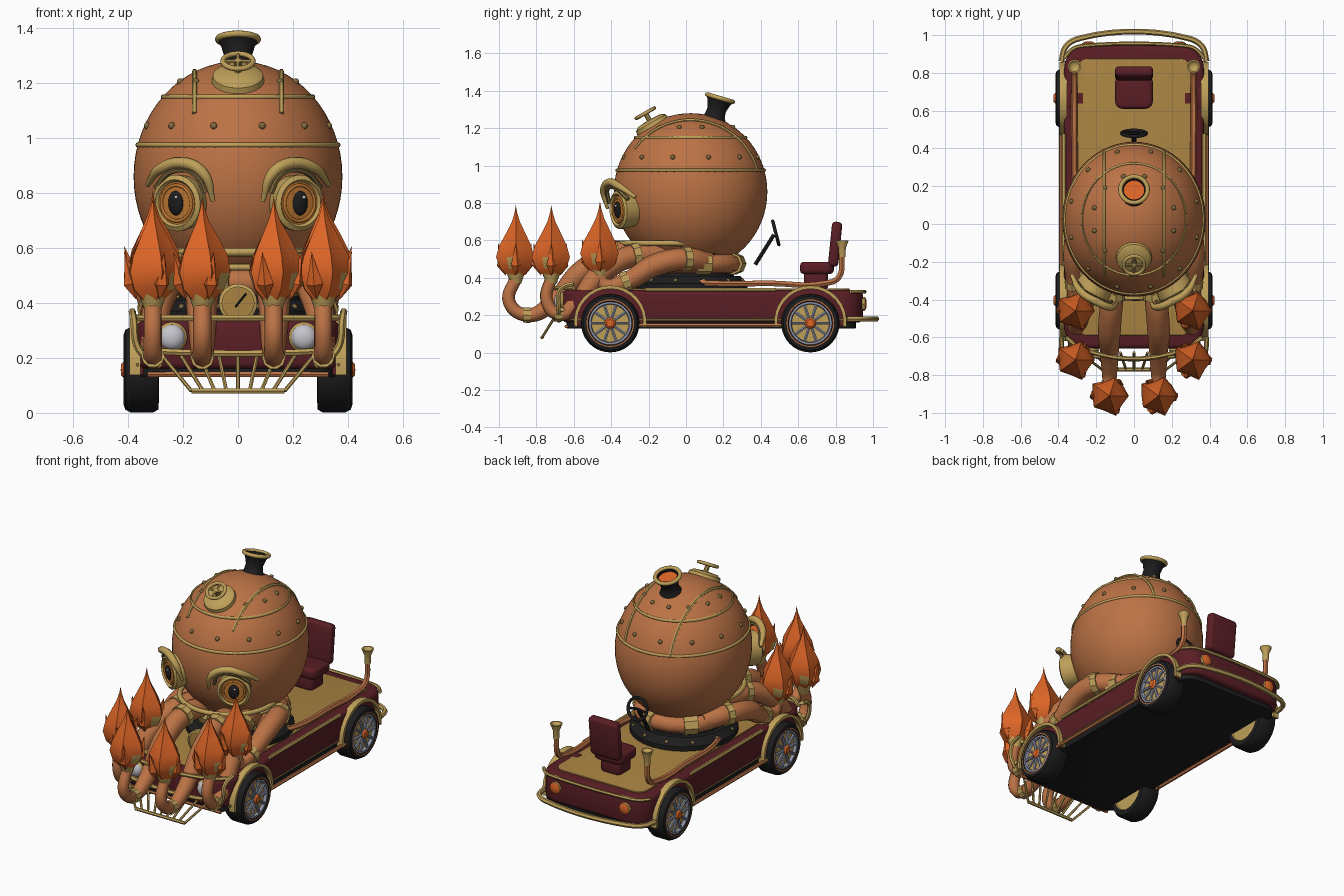
import bpy, bmesh, math
from mathutils import Vector, Matrix

if "Cube" in bpy.data.objects:
    bpy.data.objects.remove(bpy.data.objects["Cube"])

def material(name, r, g, b):
    m = bpy.data.materials.new(name)
    m.use_nodes = True
    m.diffuse_color = (r, g, b, 1)
    m.node_tree.nodes["Principled BSDF"].inputs["Base Color"].default_value = (r, g, b, 1)
    return m

copper = material("copper", .50, .17, .06)
brass = material("brass", .52, .35, .10)
bronze = material("dark bronze", .22, .15, .05)
maroon = material("maroon", .10, .013, .018)
black = material("black", .012, .012, .013)
tan = material("deck tan", .40, .23, .055)
flame_orange = material("flame orange", .72, .13, .02)
steel = material("blue steel", .28, .30, .40)
glass = material("pale glass", .55, .55, .60)
amber = material("amber", .50, .18, .03)

def finish(ob, angle=35):
    bpy.ops.object.select_all(action='DESELECT')
    ob.select_set(True)
    bpy.context.view_layer.objects.active = ob
    bpy.ops.object.shade_smooth_by_angle(angle=math.radians(angle))
    return ob

def from_bmesh(name, bm, mats, angle=35):
    bmesh.ops.recalc_face_normals(bm, faces=bm.faces)
    me = bpy.data.meshes.new(name)
    bm.to_mesh(me)
    bm.free()
    for m in mats:
        me.materials.append(m)
    ob = bpy.data.objects.new(name, me)
    bpy.context.collection.objects.link(ob)
    return finish(ob, angle)

def lathe(name, profile, mats, loc=(0, 0, 0), axis=(0, 0, 1), scale=(1, 1, 1), n=24,
          bands=None, closed=False, wave=None, angle=35):
    """Revolve (radius, height) points; bands gives a material index per profile step."""
    bm = bmesh.new()
    rings = []
    for k, (r, z) in enumerate(profile):
        if r < 1e-5:
            rings.append([bm.verts.new((0, 0, z))] * n)
            continue
        ring = []
        for i in range(n):
            a = math.tau * i / n
            q = r * (wave(k, i) if wave else 1)
            ring.append(bm.verts.new((q * math.cos(a), q * math.sin(a), z)))
        rings.append(ring)
    steps = len(rings) if closed else len(rings) - 1
    for k in range(steps):
        lo, hi = rings[k], rings[(k + 1) % len(rings)]
        for i in range(n):
            j = (i + 1) % n
            vs = list(dict.fromkeys([lo[i], lo[j], hi[j], hi[i]]))
            if len(vs) > 2:
                bm.faces.new(vs).material_index = bands(k, i) if bands else 0
    turn = Vector(axis).to_track_quat('Z', 'Y').to_matrix().to_4x4()
    bm.transform(Matrix.Translation(loc) @ turn @ Matrix.Diagonal((*scale, 1)))
    return from_bmesh(name, bm, mats, angle)

def ring(name, R, r, mat, loc, axis=(0, 0, 1), scale=(1, 1, 1), n=40):
    prof = [(R + r * math.cos(math.tau * i / 8), r * math.sin(math.tau * i / 8)) for i in range(8)]
    return lathe(name, prof, [mat], loc, axis, scale, n, closed=True, angle=60)

def ball(name, mat, loc, axis=(0, 0, 1), scale=(1, 1, 1), n=16):
    prof = [(math.sin(math.pi * i / n), -math.cos(math.pi * i / n)) for i in range(n + 1)]
    prof[0], prof[-1] = (0, -1), (0, 1)
    return lathe(name, prof, [mat], loc, axis, scale, n * 2)

def tube(name, pts, r, mat, radii=None, cyclic=False, sides=1, straight=False):
    cu = bpy.data.curves.new(name, 'CURVE')
    cu.dimensions, cu.bevel_depth, cu.bevel_resolution = '3D', r, sides
    cu.use_fill_caps, cu.resolution_u = True, 1 if straight else 7
    sp = cu.splines.new('BEZIER')
    sp.bezier_points.add(len(pts) - 1)
    sp.use_cyclic_u = cyclic
    for k, (bp, p) in enumerate(zip(sp.bezier_points, pts)):
        bp.co = p
        bp.handle_left_type = bp.handle_right_type = 'VECTOR' if straight else 'AUTO'
        bp.radius = radii[k] if radii else 1
    ob = bpy.data.objects.new(name, cu)
    bpy.context.collection.objects.link(ob)
    bpy.ops.object.select_all(action='DESELECT')
    ob.select_set(True)
    bpy.context.view_layer.objects.active = ob
    bpy.ops.object.convert(target='MESH')
    ob = bpy.context.object
    if not ob.data.materials:
        ob.data.materials.append(mat)
    else:
        ob.data.materials[0] = mat
    return finish(ob, 50)

def slab(name, mat, x, y0, y1, z0, z1, corner, edge, tilt=0):
    bm = bmesh.new()
    bmesh.ops.create_cube(bm, size=1)
    bmesh.ops.scale(bm, verts=bm.verts, vec=(2 * x, y1 - y0, z1 - z0))
    up = [e for e in bm.edges if abs(e.verts[0].co.z - e.verts[1].co.z) > 1e-4]
    bmesh.ops.bevel(bm, geom=up, offset=corner, segments=5, profile=.5, affect='EDGES')
    rim = [e for e in bm.edges if abs(e.verts[0].co.z - e.verts[1].co.z) < 1e-5]
    bmesh.ops.bevel(bm, geom=rim, offset=edge, segments=3, profile=.5, affect='EDGES')
    bm.transform(Matrix.Translation((0, (y0 + y1) / 2, (z0 + z1) / 2)) @ Matrix.Rotation(tilt, 4, 'X'))
    return from_bmesh(name, bm, [mat])

def arch(name, mat, y, z, r0, r1, x0, x1):
    """Half-ring over a wheel."""
    bm = bmesh.new()
    rows = []
    for i in range(17):
        a = math.radians(-8 + 196 * i / 16)
        rows.append([bm.verts.new((x, y + r * math.cos(a), z + r * math.sin(a)))
                     for r, x in ((r0, x0), (r1, x0), (r1, x1), (r0, x1))])
    for p, q in zip(rows, rows[1:]):
        for j in range(4):
            bm.faces.new((p[j], p[(j + 1) % 4], q[(j + 1) % 4], q[j]))
    bm.faces.new(rows[0])
    bm.faces.new(rows[-1])
    return from_bmesh(name, bm, [mat])

# Car body
slab("body", maroon, .37, -.66, .945, .16, .335, .12, .025)
slab("underside", black, .355, -.64, .91, .13, .17, .10, .004)
slab("deck", tan, .305, -.59, .875, .33, .342, .06, .003)
tube("rear_bumper", [(-.385, .86, .18), (-.36, .94, .18), (-.28, .985, .18), (.28, .985, .18),
                     (.36, .94, .18), (.385, .86, .18)], .015, brass)
tube("rear_trim", [(-.37, .88, .325), (-.32, .93, .325), (-.25, .945, .325), (.25, .945, .325),
                   (.32, .93, .325), (.37, .88, .325)], .010, brass)
tube("front_trim", [(-.36, -.6, .345), (-.27, -.665, .345), (.27, -.665, .345), (.36, -.6, .345)], .012, brass)
tube("front_bumper", [(-.36, -.66, .23), (-.2, -.70, .22), (.2, -.70, .22), (.36, -.66, .23)], .013, brass)
tube("front_rod", [(-.33, -.64, .14), (.33, -.64, .14)], .010, copper)

# Cowcatcher grille
tube("catcher_bottom", [(-.17, -.77, .08), (.17, -.77, .08)], .010, brass)
for i in range(9):
    t = i / 4 - 1
    tube("catcher_bar", [(.29 * t, -.68, .225), (.17 * t, -.77, .08)], .007, brass)

HEAD = Vector((0, .025, .86))
AX, AY, AZ = .38, .41, .42

def head_radius(z):
    return math.sqrt(max(0, 1 - ((z - HEAD.z) / AZ) ** 2))

# Boiler head with bands and rivets
ball("boiler_head", copper, HEAD, scale=(AX, AY, AZ), n=32)
for z in (.975, 1.15):
    k = head_radius(z)
    ring("head_band", 1, .022, brass, (0, HEAD.y, z), scale=(AX * k, AY * k, .4), n=56)
for z in (1.045, 1.205):
    k = head_radius(z)
    for i in range(12):
        a = math.radians(15 + 30 * i)
        ball("rivet", bronze, (AX * k * math.sin(a), HEAD.y + AY * k * math.cos(a), z), scale=(.013,) * 3, n=6)
for s in (-1, 1):
    k = math.sqrt(1 - (.158 / AX) ** 2)
    pts = [(s * .158, HEAD.y + AY * k * math.cos(a), HEAD.z + AZ * k * math.sin(a))
           for a in (math.radians(17 + 14 * i) for i in range(10))]
    tube("head_strap", pts, .010, brass)
ring("lower_ring", .28, .015, brass, (0, -.09, .585))
ring("collar_ring", .24, .012, brass, (0, -.02, .53))

# Neck and base
lathe("base_plate", [(0, .34), (.31, .34), (.31, .37), (.27, .41), (0, .41)], [black], (0, .02, 0), n=32)
lathe("neck", [(.24, .40), (.22, .46), (.25, .56)], [black], (0, .02, 0), n=32)
ring("manifold", .235, .05, copper, (0, .03, .475), n=20)
for i in range(12):
    a = math.tau * (i + .5) / 12
    d = Vector((math.cos(a), math.sin(a), 0))
    ball("base_bolt", bronze, d * .29 + Vector((0, .02, .385)), scale=(.012,) * 3, n=6)
    if i % 2 == 0:
        lathe("manifold_collar", [(.0, -.04), (.058, -.04), (.058, .04), (0, .04)], [brass],
              d * .235 + Vector((0, .03, .475)), (-d.y, d.x, 0), n=8)

# Chimney
lathe("chimney", [(.08, -.02), (.055, .015), (.05, .05), (.062, .09), (.078, .115), (.055, .115), (.055, .10), (0, .10)],
      [black, flame_orange], (0, .15, 1.25), (0, .28, .96), bands=lambda k, i: k >= 6)
ring("chimney_rim", .072, .012, brass, (0, .182, 1.36), (0, .28, .96))

# Hatch with valve wheel
N = Vector((0, -.5, .87)).normalized()
H = Vector((0, -.18, 1.215))
lathe("hatch", [(.10, -.03), (.092, .015), (.07, .03), (0, .035)], [brass], H, N)
lathe("valve_stem", [(.014, 0), (.014, .08), (0, .085)], [brass], H, N, n=10)
ring("valve_wheel", .055, .010, brass, H + N * .075, N, n=24)
side = Vector((1, 0, 0))
for d in (side, N.cross(side)):
    tube("valve_spoke", [H + N * .075 - d * .055, H + N * .075 + d * .055], .007, brass)

# Gauge at the front
G = Vector((0, -.37, .40))
lathe("gauge", [(.07, 0), (.07, .03), (.058, .035), (.058, .028), (0, .028)], [brass, tan], G, (0, -1, 0), bands=lambda k, i: k > 2)
tube("gauge_needle", [G + Vector((-.01, -.032, -.015)), G + Vector((.03, -.032, .035))], .005, black)

# Steering wheel
C = Vector((0, .48, .64))
tube("steering_column", [(0, .37, .47), (0, .47, .63)], .012, black)
ring("steering_wheel", .065, .009, black, C, (0, .97, .25))
for x in (-.06, .06):
    tube("steering_spoke", [C, C + Vector((x, 0, -.01))], .008, black)

# Seat
slab("seat_base", maroon, .07, .63, .76, .34, .43, .03, .015)
slab("seat_cushion", maroon, .10, .61, .79, .42, .485, .04, .02)
slab("seat_back", maroon, .10, .77, .825, .46, .70, .02, .02, -.1)

def flame_wave(k, i):
    return 1 + (.15 if i % 2 else -.08) * (k > 0) + .06 * math.sin(2 * i + k)

FLAME = [(.03, 0), (.072, .05), (.092, .11), (.08, .17), (.048, .24), (.02, .30), (.006, .35), (0, .39)]

for s in (-1, 1):
    # Eye
    E, D = Vector((s * .21, -.335, .765)), Vector((s * .47, -.87, -.05)).normalized()
    lathe("eye_socket", [(.085, -.10), (.098, .01), (.098, .03), (.082, .04), (.074, .028), (.0, .036)],
          [brass, amber], E, D, (1, 1.05, 1), 32, bands=lambda k, i: k > 3)
    ring("iris_ring", .062, .006, amber, E + D * .03, D, (1, 1.05, 1))
    ball("pupil", black, E + D * .035, D, (.03, .045, .014), 10)
    ball("pupil_glint", glass, E + D * .047 + Vector((.008, 0, .022)), D, (.007,) * 3, 6)
    tube("eyebrow", [(s * .33, -.27, .83), (s * .28, -.36, .89), (s * .20, -.41, .91), (s * .125, -.44, .87),
                     (s * .09, -.42, .77)], .020, brass, (.5, 1, 1.1, 1, .4), sides=2)
    tube("brow_liner", [(s * .30, -.31, .82), (s * .24, -.38, .88), (s * .16, -.42, .87), (s * .12, -.41, .80)], .011, bronze)

    # Burner pipes with flames
    pipes = [
        ([(.09, -.15, .52), (.115, -.38, .53), (.13, -.56, .43), (.13, -.72, .26), (.13, -.85, .20),
          (.13, -.945, .27), (.13, -.91, .40)], (1.1, 1.1, 1.1, .85, .65, .62, .6)),
        ([(.16, -.05, .5), (.22, -.27, .52), (.285, -.46, .42), (.31, -.59, .26), (.31, -.68, .205),
          (.31, -.745, .28), (.31, -.72, .40)], (1.1, 1.1, 1.1, .85, .65, .62, .6)),
        ([(.2, .12, .48), (.285, .0, .5), (.315, -.16, .47), (.31, -.32, .38), (.31, -.43, .36), (.31, -.46, .42)],
         (1.1, 1.1, 1.1, .9, .7, .6)),
    ]
    for path, radii in pipes:
        pts = [Vector((s * x, y, z)) for x, y, z in path]
        tube("burner_pipe", pts, .055, copper, radii, sides=2)
        for k in (1, -3):
            d = (pts[k + 1] - pts[k - 1]).normalized()
            r = .055 * radii[k] + .007
            lathe("pipe_collar", [(r - .02, -.02), (r, -.02), (r, .02), (r - .02, .02)], [brass], pts[k], d, n=10)
        tip = pts[-1]
        lathe("burner_cup", [(.03, -.03), (.036, -.01), (.05, .03), (.03, .035), (0, .03)], [brass], tip, n=12)
        lathe("flame", FLAME, [flame_orange, brass], tip, n=10, wave=flame_wave,
              bands=lambda k, i: int(k == 1 and i % 4 == 0))
        for a in (0, 2.2, 4.3):
            o = Vector((math.cos(a) * s, math.sin(a), 0))
            lathe("flame_tongue", [(0, -.06), (.032, 0), (.015, .06), (0, .12)], [flame_orange],
                  tip + o * .075 + Vector((0, 0, .07)), o * .25 + Vector((0, 0, 1)), n=5)

    # Wheels and fenders
    for y in (-.405, .665):
        W = Vector((s * .35, y, .157))
        lathe("wheel", [(0, -.055), (.11, -.055), (.115, -.062), (.145, -.06), (.156, -.04), (.156, .04), (.145, .06),
                        (.127, .066), (.120, .066), (.115, .062), (.104, .062), (.10, .045), (0, .045)],
              [black, brass, copper, steel], W, (s, 0, 0), n=40,
              bands=lambda k, i: 1 if k < 2 or k == 11 else 2 if k == 7 else 3 if k in (9, 10) else 0)
        hub = W + Vector((s * .055, 0, 0))
        for i in range(10):
            a = math.tau * i / 10
            tube("spoke", [hub, hub + Vector((0, math.cos(a), math.sin(a))) * .102], .009, steel)
        lathe("hub", [(.03, 0), (.03, .01), (.02, .02), (0, .022)], [steel, flame_orange], hub, (s, 0, 0), n=12,
              bands=lambda k, i: k > 0)
        arch("wheel_arch", maroon, y, .165, .13, .18, s * .27, s * .365)
        arch("fender", brass, y, .165, .176, .194, s * .355, s * .395)

    # Side trim, running rods and front posts
    tube("side_trim", [(s * .372, -.22, .335), (s * .372, .48, .335)], .011, brass)
    tube("running_rod", [(s * .385, -.25, .145), (s * .385, .51, .145)], .011, copper)
    tube("sill_trim", [(s * .366, -.62, .175), (s * .366, .86, .175)], .007, bronze)
    tube("front_post", [(s * .385, -.60, .37), (s * .38, -.67, .34), (s * .36, -.68, .23), (s * .28, -.68, .17)], .013, brass)

    # Headlights and tail lights
    lathe("lamp_rim", [(.04, -.03), (.056, 0), (.046, .012)], [brass], (s * .24, -.67, .275), (0, -1, 0))
    ball("lamp", glass, (s * .24, -.675, .275), scale=(.046, .03, .046))
    lathe("tail_light", [(.04, -.01), (.036, .012), (.02, .02), (0, .02)], [brass, flame_orange], (s * .24, .945, .26), (0, 1, 0),
          n=8, bands=lambda k, i: k > 0)

    # Exhaust pipe and trumpet
    tube("exhaust", [(s * .25, .0, .38), (s * .30, .15, .37), (s * .315, .45, .37), (s * .315, .74, .37), (s * .315, .815, .40),
                     (s * .315, .835, .52)], .017, copper)
    lathe("trumpet", [(.018, 0), (.02, .05), (.036, .09), (.028, .09), (0, .06)], [brass], (s * .315, .835, .51), n=14)
